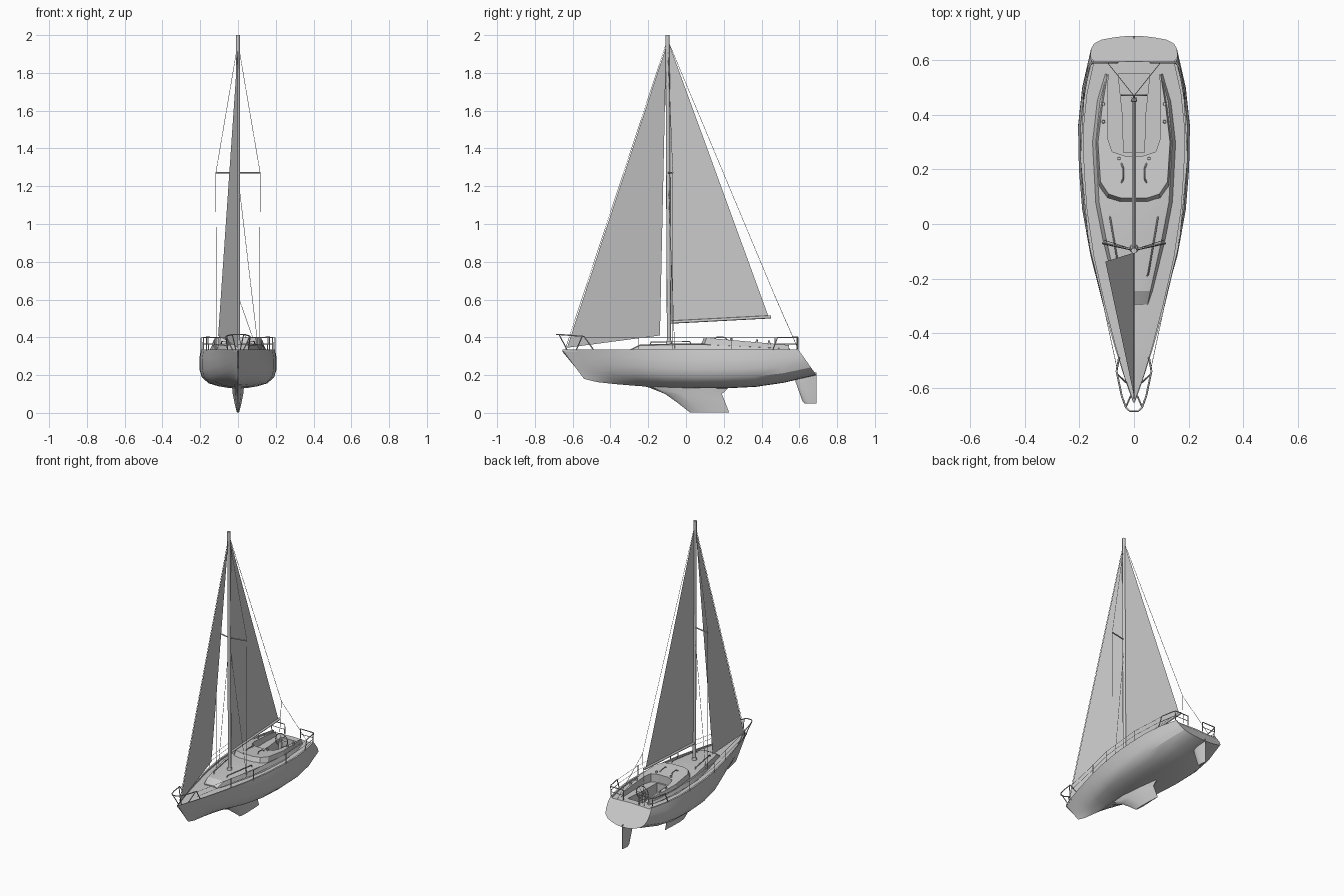
import bpy, bmesh, math
from mathutils import Vector

if "Cube" in bpy.data.objects:
    bpy.data.objects.remove(bpy.data.objects["Cube"])


def mesh_obj(name, verts, faces, smooth=None):
    me = bpy.data.meshes.new(name)
    me.from_pydata(verts, [], faces)
    bm = bmesh.new()
    bm.from_mesh(me)
    bmesh.ops.recalc_face_normals(bm, faces=bm.faces)
    bm.to_mesh(me)
    bm.free()
    ob = bpy.data.objects.new(name, me)
    bpy.context.collection.objects.link(ob)
    if smooth:
        activate(ob)
        bpy.ops.object.shade_smooth_by_angle(angle=math.radians(smooth))
    return ob


def activate(ob):
    bpy.ops.object.select_all(action='DESELECT')
    ob.select_set(True)
    bpy.context.view_layer.objects.active = ob


def loft(name, rings, smooth=None):
    """Closed rings of equal length, bridged and capped."""
    n = len(rings[0])
    verts = [p for r in rings for p in r]
    faces = [(i * n + j, i * n + (j + 1) % n, (i + 1) * n + (j + 1) % n, (i + 1) * n + j)
             for i in range(len(rings) - 1) for j in range(n)]
    faces += [tuple(range(n)), tuple(range(len(verts) - n, len(verts)))]
    return mesh_obj(name, verts, faces, smooth)


def mirrored(half):
    """Half outline (x, y) turned into a full closed outline."""
    return half + [(-x, y) for x, y in reversed(half)]


def tube(name, pts, r, sides=1, cyclic=False):
    cu = bpy.data.curves.new(name, 'CURVE')
    cu.dimensions = '3D'
    cu.bevel_depth = r
    cu.bevel_resolution = sides
    cu.use_fill_caps = True
    sp = cu.splines.new('POLY')
    sp.points.add(len(pts) - 1)
    for p, c in zip(sp.points, pts):
        p.co = (*c, 1)
    sp.use_cyclic_u = cyclic
    ob = bpy.data.objects.new(name, cu)
    bpy.context.collection.objects.link(ob)


def pair(name, pts, r):
    for side, s in (("left", -1), ("right", 1)):
        tube(f"{name}_{side}", [(s * x, y, z) for x, y, z in pts], r)


def cylinder(name, loc, r, h, r2=None):
    bpy.ops.mesh.primitive_cone_add(vertices=16, radius1=r, radius2=r2 or r, depth=h, location=loc)
    ob = bpy.context.object
    ob.name = name
    bpy.ops.object.shade_smooth_by_angle(angle=math.radians(40))


def cut(ob, cutters):
    activate(ob)
    for c in cutters:
        m = ob.modifiers.new("cut", 'BOOLEAN')
        m.operation, m.object, m.solver = 'DIFFERENCE', c, 'EXACT'
        bpy.ops.object.modifier_apply(modifier=m.name)


# Hull: sheer y, keel y, half beam, keel z, fullness
SHEER = 0.335
stations = [(-.655, -.54, .003, .18, 0), (-.58, -.47, .03, .163, .15), (-.45, -.37, .072, .152, .4),
            (-.3, -.25, .115, .142, .65), (-.12, -.1, .16, .133, .9), (.05, .06, .188, .13, 1),
            (.2, .21, .2, .13, 1), (.35, .37, .203, .138, 1), (.48, .52, .188, .16, 1),
            (.595, .69, .16, .2, .9)]
full = [(0, 0), (.25, .01), (.5, .05), (.78, .13), (.95, .28), (1.01, .48), (1.01, .75), (.97, 1)]
vee = [(0, 0), (.15, .1), (.3, .22), (.45, .36), (.6, .5), (.75, .68), (.88, .85), (1, 1)]
rings = []
for ys, yk, b, zk, w in stations:
    half = []
    for (fx, fz), (vx, vz) in zip(full, vee):
        x, f = vx + (fx - vx) * w, vz + (fz - vz) * w
        half.append((b * x, yk + (ys - yk) * f, zk + (SHEER - zk) * f))
    half += [(b * .91, ys, SHEER), (b * .91, ys, SHEER - .01)]
    ring = half + [(0, ys, SHEER - .005)] + [(-x, y, z) for x, y, z in reversed(half[1:])]
    rings.append(ring)
hull = loft("hull", rings, 32)


# Keel and rudder: foil sections z, leading y, trailing y, half thickness
def foil(name, sections):
    prof = [(0, 0), (.06, .55), (.3, 1), (.65, .7), (1, .08)]
    loop = prof + [(t, -h) for t, h in reversed(prof[1:])]
    loft(name, [[(h * th, a + (b - a) * t, z) for t, h in loop] for z, a, b, th in sections], 40)


foil("keel", [(.15, -.25, .26, .034), (.132, -.19, .225, .031), (.1, -.11, .19, .028),
              (.05, -.04, .21, .018), (.003, .02, .228, .006)])
foil("rudder", [(.215, .57, .69, .012), (.165, .58, .69, .012), (.06, .617, .69, .009),
                (.05, .63, .69, .007)])

# Low cabin trunk: y, half width at deck, half width at top, top z
trunk_st = [(-.295, .056, .05, .336), (-.245, .07, .06, .362), (-.05, .118, .103, .367),
            (.08, .143, .128, .368), (.3, .155, .14, .358), (.45, .138, .125, .35), (.55, .108, .1, .345)]
trunk = loft("cabin_trunk", [[(-a, y, .32), (-b, y, z - .006), (-b * .6, y, z), (b * .6, y, z),
                              (b, y, z - .006), (a, y, .32)] for y, a, b, z in trunk_st], 25)

# Raised hood and cockpit coaming with a raked front
outline = [(.05, .065), (.1, .08), (.132, .125), (.142, .3), (.125, .43), (.105, .545)]
base = mirrored(outline)
top = []
for x, y in base:
    y2 = y + (.03 if y < .2 else 0)
    top.append((x * .93, y2, .398 - (y2 - .1) * .088))
coaming = loft("cockpit_coaming", [[(x, y, .33) for x, y in base], top])

# Cockpit seats and foot well cut out of deck, trunk and coaming
seat_half = [(.035, .25), (.08, .265), (.095, .31), (.098, .45), (.092, .58)]
well_half = [(.038, .262), (.042, .4), (.058, .55)]
cutters = [loft("cutter", [[(x, y, z) for x, y in mirrored(h)] for z in (z0, .5)])
           for h, z0 in ((seat_half, .318), (well_half, .25))]
cut(hull, cutters[1:])
for ob in (trunk, coaming):
    cut(ob, cutters)
for c in cutters:
    bpy.data.objects.remove(c)

# Wheel on its pedestal
cylinder("wheel_pedestal", (0, .455, .3), .012, .11, .008)
hub = Vector((0, .472, .352))
rim = [hub + Vector((math.cos(a), 0, math.sin(a))) * .045
       for a in [math.tau * i / 20 for i in range(20)]]
tube("wheel_rim", rim, .003, cyclic=True)
for i in range(3):
    tube(f"wheel_spoke_{i}", [rim[i * 3], rim[i * 3 + 10]], .0015)
tube("wheel_axle", [(0, .45, .352), (0, .475, .352)], .004)

# Winches and handrails
for s in (-1, 1):
    for i, (x, y, z) in enumerate([(.112, .375, .378), (.112, .44, .373), (.055, .24, .39)]):
        cylinder(f"winch_{i}", (s * x, y, z), .007, .02, .005)
pair("cabin_handrail", [(.048, -.19, .36), (.052, -.185, .376), (.087, .02, .377), (.088, .028, .36)], .003)
pair("hood_handrail", [(.046, .15, .39), (.04, .165, .403), (.04, .205, .4), (.046, .222, .385)], .003)

# Mast, boom and spreaders
cylinder("mast_base", (0, -.09, .37), .018, .025, .013)
tube("mast", [(0, -.09, .34), (0, -.098, 2.0)], .011, 2)
tube("boom", [(0, -.085, .48), (0, .45, .508)], .008, 2)
pair("spreader", [(0, -.095, 1.272), (.117, -.07, 1.272)], .004)

# Sails
mesh_obj("mainsail", [(0, -.078, .488), (0, .435, .515), (0, -.088, 1.95)], [(0, 1, 2)])
mesh_obj("jib", [(0, -.63, .345), (-.105, -.138, .41), (0, -.105, 1.94)], [(0, 1, 2)])

# Standing rigging
WIRE = .0013
tube("forestay", [(0, -.64, .335), (0, -.1, 1.97)], WIRE)
tube("backstay", [(0, -.095, 1.97), (0, .47, .62)], WIRE)
pair("backstay_bridle", [(0, .47, .62), (.1, .595, .335)], WIRE)
pair("upper_shroud", [(0, -.097, 1.96), (.117, -.07, 1.272), (.115, -.07, .335)], WIRE)
pair("lower_shroud", [(0, -.094, 1.25), (.108, -.06, .335)], WIRE)

# Bow pulpit
side = [(.055, -.49, .335), (.064, -.54, .405), (.045, -.63, .412), (.03, -.672, .415), (.015, -.686, .415)]
tube("pulpit_rail", side + [(-x, y, z) for x, y, z in reversed(side)], .0035)
pair("pulpit_front_leg", [(.03, -.672, .415), (.012, -.63, .335)], .003)
pair("pulpit_side_leg", [(.062, -.55, .405), (.03, -.58, .335)], .003)

# Stern rails
pair("stern_rail", [(.185, .46, .335), (.182, .485, .4), (.166, .575, .4), (.155, .592, .4),
                    (.06, .592, .4), (.06, .592, .335)], .0035)
pair("stern_mid_rail", [(.184, .465, .365), (.166, .575, .365), (.155, .592, .365), (.06, .592, .365)], .002)
pair("stern_post", [(.16, .588, .4), (.155, .588, .335)], .003)

# Stanchions and lifelines
posts = [(.122, -.25), (.166, -.07), (.196, .24)]
for i, (x, y) in enumerate(posts):
    pair(f"stanchion_{i}", [(x, y, .33), (x, y, .4)], .0025)
for z in (.398, .367):
    pair("lifeline", [(.062, -.53, z)] + [(x, y, z) for x, y in posts] + [(.182, .485, z)], .001)
